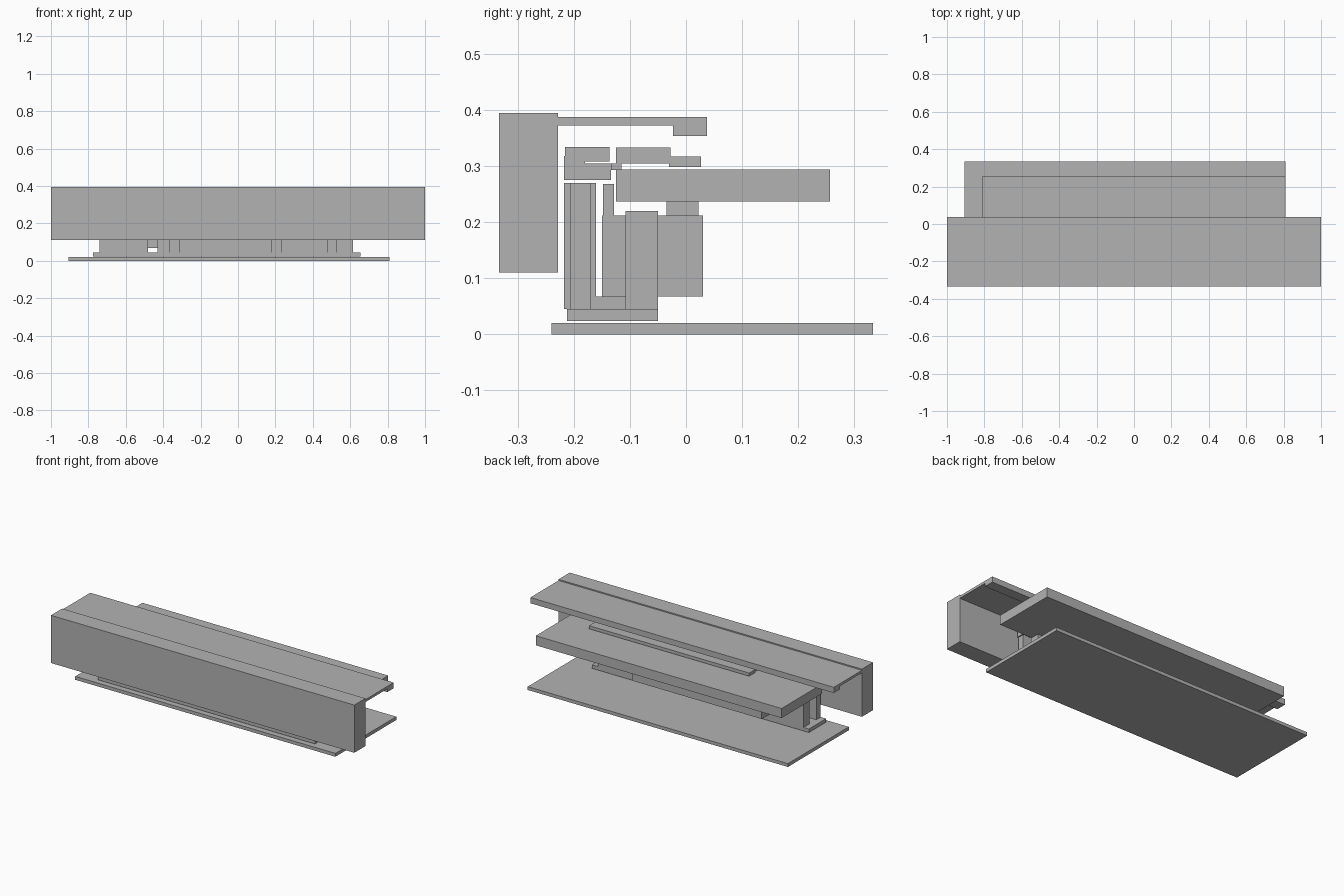
import bpy
import bmesh

cube = bpy.data.objects.get("Cube")
if cube:
    bpy.data.objects.remove(cube, do_unlink=True)

grey = bpy.data.materials.new("plain grey")
grey.use_nodes = True
grey.diffuse_color = (0.45, 0.45, 0.45, 1)
grey.node_tree.nodes["Principled BSDF"].inputs["Base Color"].default_value = (0.45, 0.45, 0.45, 1)


def extrude(name, profile, x0, x1):
    """Sweep a closed (y, z) profile from x0 to x1."""
    bm = bmesh.new()
    face = bm.faces.new([bm.verts.new((x0, y, z)) for y, z in profile])
    swept = bmesh.ops.extrude_face_region(bm, geom=[face])["geom"]
    moved = [v for v in swept if isinstance(v, bmesh.types.BMVert)]
    bmesh.ops.translate(bm, verts=moved, vec=(x1 - x0, 0, 0))
    bmesh.ops.recalc_face_normals(bm, faces=bm.faces)
    mesh = bpy.data.meshes.new(name)
    bm.to_mesh(mesh)
    bm.free()
    mesh.materials.append(grey)
    obj = bpy.data.objects.new(name, mesh)
    bpy.context.collection.objects.link(obj)
    return obj


def box(name, x0, x1, y0, y1, z0, z1):
    return extrude(name, [(y0, z0), (y1, z0), (y1, z1), (y0, z1)], x0, x1)


# Ground slab and canopy
box("ground_slab", -0.905, 0.81, -0.24, 0.333, 0, 0.02)
box("front_fascia", -1, 1, -0.333, -0.228, 0.11, 0.394)
extrude("canopy_roof", [(-0.228, 0.372), (-0.023, 0.372), (-0.023, 0.353),
                        (0.037, 0.353), (0.037, 0.387), (-0.228, 0.387)], -1, 1)

# Wide middle shelf and the parts that carry it
box("middle_shelf", -0.81, 0.81, -0.125, 0.257, 0.237, 0.294)
box("shelf_support", -0.43, 0.3, -0.035, 0.022, 0.212, 0.237)
box("rear_body", -0.52, 0.335, -0.15, 0.03, 0.067, 0.212)
box("body_ledge", -0.43, 0.335, -0.148, -0.128, 0.212, 0.268)

# Plinth and inner wall
box("plinth", -0.775, 0.655, -0.212, -0.05, 0.024, 0.045)
for name, x0, x1 in (("left_inner_wall", -0.43, 0.615), ("right_inner_wall", -0.74, -0.48)):
    box(name, x0, x1, -0.108, -0.05, 0.045, 0.22)
box("floor_step", -0.365, 0.53, -0.16, -0.108, 0.045, 0.067)

# Front panels with pilasters between them
for i, (x0, x1) in enumerate(((-0.74, -0.48), (-0.43, -0.365), (-0.31, 0.18),
                              (0.235, 0.475), (0.53, 0.615))):
    box(f"front_panel_{i}", x0, x1, -0.207, -0.17, 0.045, 0.27)
for i, x in enumerate((-0.365, 0.18, 0.475)):
    box(f"pilaster_{i}", x, x + 0.055, -0.217, -0.16, 0.045, 0.27)

# Beams above the front panels
box("front_beam", -0.74, 0.615, -0.217, -0.18, 0.275, 0.318)
box("inner_beam", -0.74, 0.615, -0.18, -0.134, 0.275, 0.304)
box("beam_cap", -0.74, 0.615, -0.216, -0.136, 0.308, 0.334)

# Stepped bar resting above the shelf
extrude("stepped_bar", [(-0.125, 0.304), (-0.03, 0.304), (-0.03, 0.298), (0.027, 0.298),
                        (0.027, 0.317), (-0.028, 0.317), (-0.028, 0.333), (-0.125, 0.333)],
        -0.435, 0.62)
box("bar_link", -0.435, 0.62, -0.134, -0.115, 0.293, 0.304)
